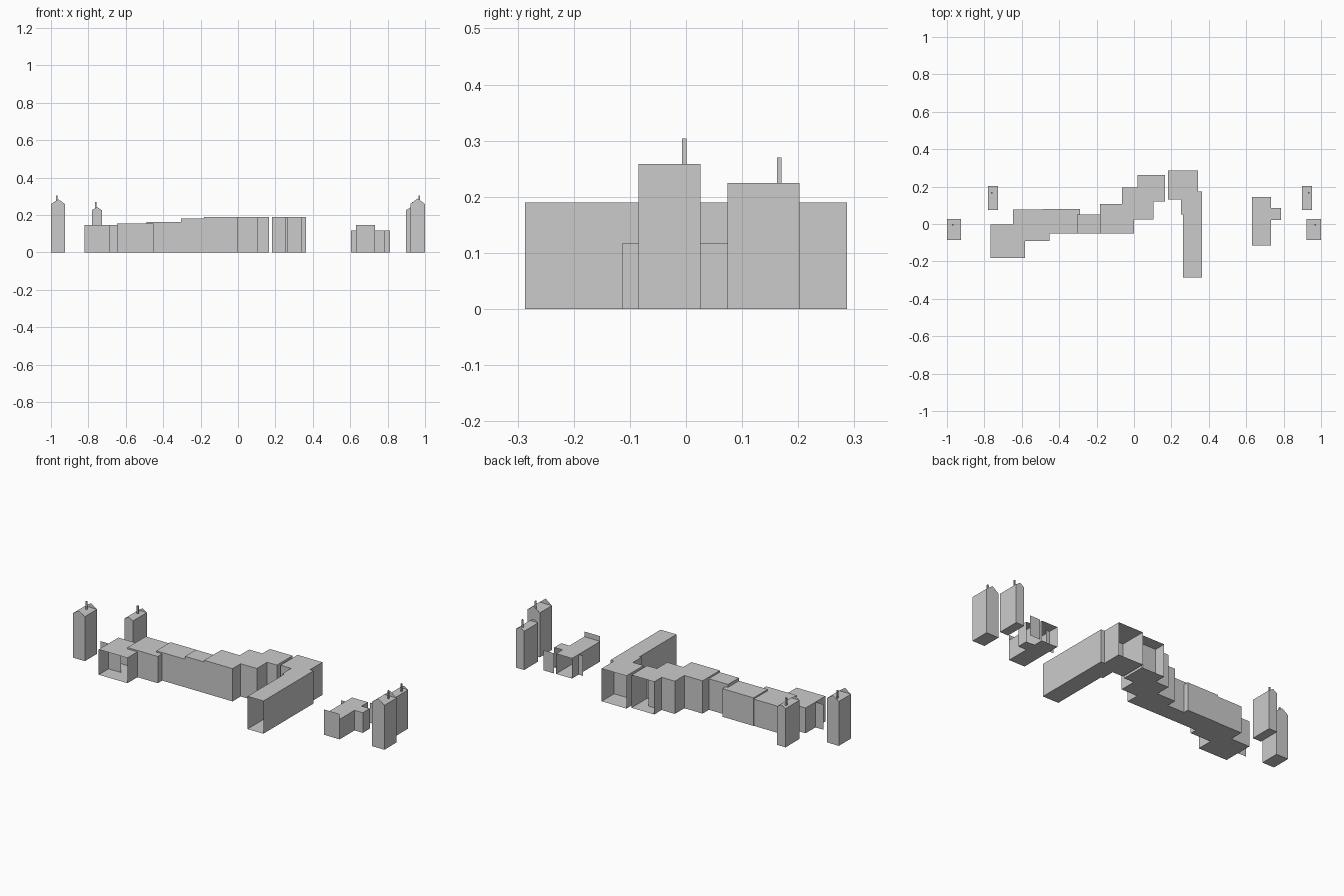
import bpy, bmesh

if "Cube" in bpy.data.objects:
    bpy.data.objects.remove(bpy.data.objects["Cube"])


def make(name, verts, faces):
    mesh = bpy.data.meshes.new(name)
    mesh.from_pydata(verts, [], faces)
    mesh.update()
    ob = bpy.data.objects.new(name, mesh)
    bpy.context.collection.objects.link(ob)
    return ob


def box(name, x0, x1, y0, y1, h, z0=0.0, skip=()):
    """Box shell; skip lists the open sides."""
    v = [(x, y, z) for z in (z0, h) for x, y in ((x0, y0), (x1, y0), (x1, y1), (x0, y1))]
    sides = {'floor': (3, 2, 1, 0), 'roof': (4, 5, 6, 7), 'front': (0, 1, 5, 4),
             'right': (1, 2, 6, 5), 'back': (2, 3, 7, 6), 'left': (3, 0, 4, 7)}
    return make(name, v, [f for k, f in sides.items() if k not in skip])


def panel(name, x0, x1, y, h):
    """Thin upright wall facing front."""
    return make(name, [(x0, y, 0), (x1, y, 0), (x1, y, h), (x0, y, h)], [(0, 1, 2, 3)])


def tower(name, x0, x1, y0, y1, eave, peak, cx, cy, top):
    # flat-topped house with a gable plane at each end and a thin chimney
    box(name + "_body", x0, x1, y0, y1, eave)
    mx = (x0 + x1) / 2
    for end, y in (("front", y0), ("back", y1)):
        make(f"{name}_{end}_gable", [(x0, y, eave), (x1, y, eave), (mx, y, peak)], [(0, 1, 2)])
    box(name + "_chimney", cx - .004, cx + .004, cy - .004, cy + .004, top, eave)


# Stepped terrace, west to east: x0, x1, y0, y1, height, open sides
terrace = [
    (-.767, -.583, -.182, -.002, .147, ('front',)),
    (-.647, -.452, -.090, .078, .155, ()),
    (-.490, -.290, -.050, .080, .163, ()),
    (-.305, -.180, -.050, .050, .180, ()),
    (-.182, .000, -.050, .108, .190, ()),
    (-.065, .103, .025, .195, .190, ()),
    (.020, .166, .120, .263, .190, ('back',)),
    (.182, .341, .130, .287, .190, ('back',)),
    (.262, .364, -.287, .173, .190, ('front',)),
    (.250, .264, .052, .132, .190, ()),
]
for i, (x0, x1, y0, y1, h, skip) in enumerate(terrace):
    box(f"terrace_block_{i + 1}", x0, x1, y0, y1, h, skip=skip)
panel("west_cross_wall", -.82, -.687, -.092, .147)

# Low east building with annex, raised front wall and stray cross walls
box("east_hall", .631, .733, -.114, .145, .117, skip=('back', 'front'))
box("east_annex", .733, .786, .022, .086, .117, skip=('back', 'left'))
panel("east_front_wall", .631, .733, -.114, .147)
panel("east_side_wall", .604, .656, .084, .117)
panel("east_free_wall", .746, .813, .147, .117)

# Corner towers
tower("west_front_tower", -1.0, -.924, -.085, .026, .258, .284, -.970, -.003, .304)
tower("west_back_tower", -.781, -.727, .074, .202, .225, .242, -.760, .166, .27)
tower("east_front_tower", .921, 1.0, -.085, .026, .258, .288, .968, -.003, .304)
tower("east_back_tower", .898, .951, .074, .202, .225, .242, .933, .166, .27)
